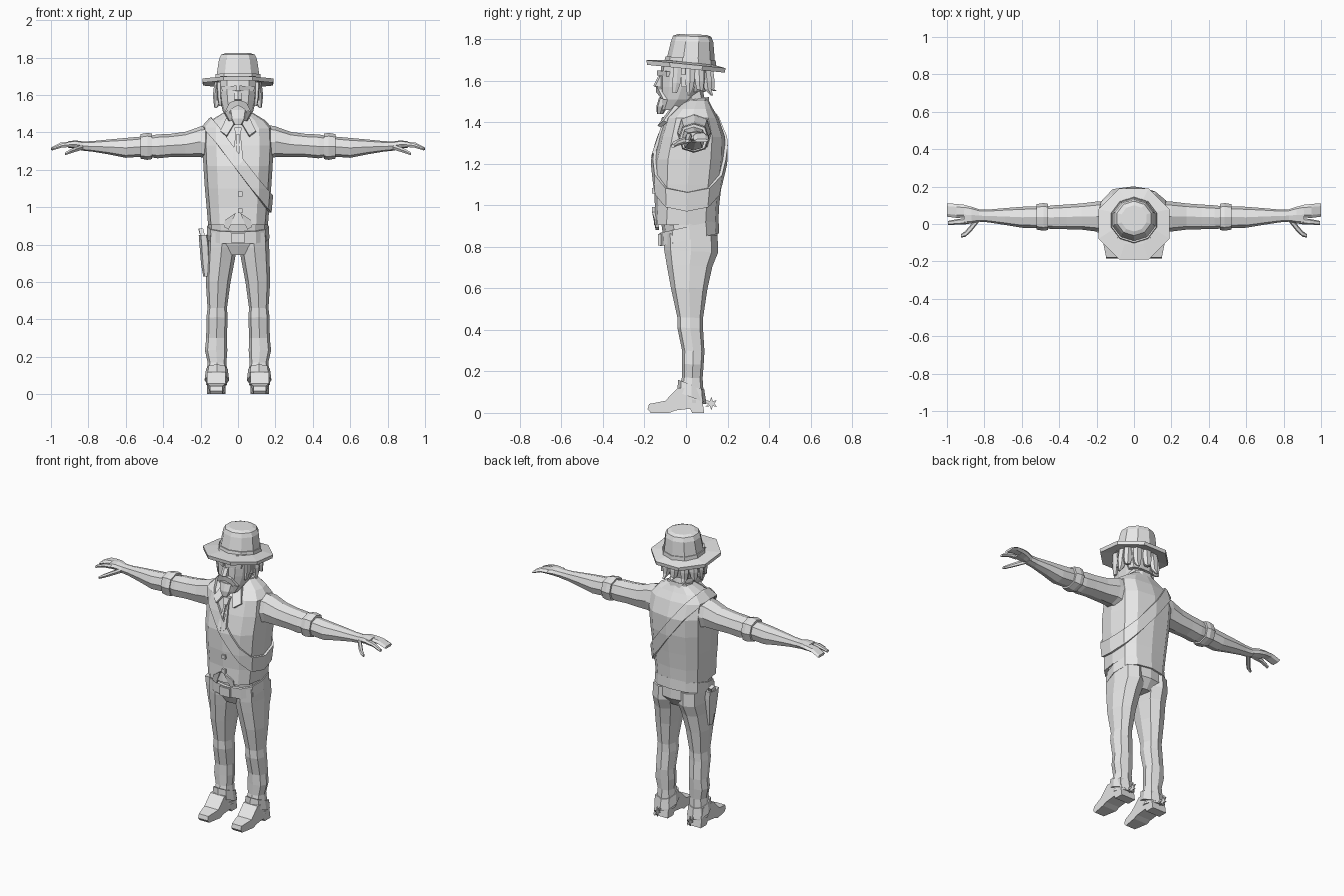
import bpy, bmesh, math
from mathutils import Vector

grey = bpy.data.materials.new("light_grey")
grey.diffuse_color = (0.8, 0.8, 0.8, 1)


def make(name, verts, faces, mirror=False):
    """Flat-shaded mesh object, optionally with a copy mirrored in x."""
    if mirror:
        n = len(verts)
        verts = verts + [(-x, y, z) for x, y, z in verts]
        faces = faces + [[i + n for i in f] for f in faces]
    me = bpy.data.meshes.new(name)
    me.from_pydata(verts, [], faces)
    bm = bmesh.new()
    bm.from_mesh(me)
    bmesh.ops.recalc_face_normals(bm, faces=bm.faces)
    bm.to_mesh(me)
    bm.free()
    me.materials.append(grey)
    ob = bpy.data.objects.new(name, me)
    bpy.context.collection.objects.link(ob)
    return ob


def loft(name, rings, n=10, axis="z", p=0.8, tilt=0.0, turn=0.0, mirror=False, closed=False):
    """Skin over rings (position, centre 1, centre 2, radius 1, radius 2)."""
    verts, faces = [], []
    for t, c1, c2, r1, r2 in rings:
        for i in range(n):
            a = turn + 2 * math.pi * i / n
            c, s = math.cos(a), math.sin(a)
            u = c1 + r1 * math.copysign(abs(c) ** p, c)
            v = c2 + r2 * math.copysign(abs(s) ** p, s)
            verts.append((u, v, t + tilt * v) if axis == "z" else (t, u, v))
    m = len(rings)
    for k in range(m if closed else m - 1):
        a, b = k * n, (k + 1) % m * n
        for i in range(n):
            j = (i + 1) % n
            faces.append([a + i, a + j, b + j, b + i])
    if not closed:
        faces += [list(range(n)), list(range((m - 1) * n, m * n))]
    return make(name, verts, faces, mirror)


def prism(name, pts, offset, mirror=False):
    """Extrude a 3D outline by an offset."""
    n = len(pts)
    verts = [tuple(q) for q in pts] + [tuple(Vector(q) + Vector(offset)) for q in pts]
    faces = [list(range(n)), list(range(n, 2 * n))]
    faces += [[i, (i + 1) % n, (i + 1) % n + n, i + n] for i in range(n)]
    return make(name, verts, faces, mirror)


def box(name, c, s, mirror=False):
    (x, y, z), (a, b, h) = c, (k / 2 for k in s)
    pts = [(x - a, y - b, z - h), (x + a, y - b, z - h), (x + a, y - b, z + h), (x - a, y - b, z + h)]
    return prism(name, pts, (0, 2 * b, 0), mirror)


# Vest
vest = loft("vest", [(.905, 0, .0, .16, .155), (1.0, 0, .005, .168, .155), (1.1, 0, .008, .177, .163),
                     (1.22, 0, .016, .185, .17), (1.33, 0, .03, .19, .158), (1.42, 0, .03, .185, .127),
                     (1.465, 0, .04, .145, .09), (1.51, 0, .055, .07, .052)], 12, p=.72)
prism("vest_point", [(.012, -.148, .97), (.07, -.135, .93), (.075, -.13, .895), (.05, -.13, .88)],
      (0, -.016, 0), True)
for z in (.98, 1.07):
    box("vest_button", (.012, -.157, z), (.022, .014, .025))

# Diagonal strap cut as a band from the vest shape
strap = vest.copy()
strap.data = vest.data.copy()
strap.name = "shoulder_strap"
bpy.context.collection.objects.link(strap)
bm = bmesh.new()
bm.from_mesh(strap.data)
normal = Vector((.796, 0, .606))
for d, outer in ((.782, True), (.72, False)):
    bmesh.ops.bisect_plane(bm, geom=bm.verts[:] + bm.edges[:] + bm.faces[:], plane_co=normal * d,
                           plane_no=normal, clear_outer=outer, clear_inner=not outer)
bm.to_mesh(strap.data)
bm.free()
mod = strap.modifiers.new("thickness", "SOLIDIFY")
mod.thickness, mod.offset = .014, 1

# Neck, collar and tie
loft("neck", [(1.44, 0, .04, .07, .065), (1.56, 0, .02, .065, .06)], 8)
loft("collar", [(1.44, 0, .035, .095, .085), (1.505, 0, .05, .075, .062),
                (1.50, 0, .05, .062, .05), (1.44, 0, .035, .08, .07)], 10, tilt=.15, closed=True)
prism("collar_flap", [(.015, -.065, 1.45), (.06, -.035, 1.475), (.095, -.09, 1.40), (.06, -.12, 1.375)],
      (0, -.018, .008), True)
prism("tie_knot", [(-.02, -.09, 1.425), (.02, -.09, 1.425), (.013, -.105, 1.385), (-.013, -.105, 1.385)],
      (0, -.025, 0))
prism("tie_tail", [(.004, -.1, 1.39), (.014, -.1, 1.39), (.028, -.148, 1.25), (.008, -.152, 1.23)],
      (0, -.016, 0), True)

# Belt, buckle and hips
loft("belt", [(.83, 0, .018, .168, .142), (.895, 0, .015, .165, .142),
              (.895, 0, .015, .14, .12), (.83, 0, .018, .14, .12)], 12, tilt=.22, closed=True)
box("belt_buckle", (0, -.128, .835), (.07, .014, .055))
loft("hips", [(.745, 0, .018, .1, .095), (.80, 0, .025, .16, .128), (.92, 0, .015, .158, .135)], 12)

# Trouser legs and hems
loft("trouser_leg", [(.86, .085, .022, .079, .13), (.78, .087, .025, .08, .13), (.71, .094, .017, .075, .11),
                     (.60, .106, .015, .066, .088), (.46, .111, .02, .052, .062), (.41, .112, .02, .057, .062),
                     (.30, .115, .035, .055, .054), (.235, .117, .033, .06, .052), (.17, .112, .03, .05, .05),
                     (.10, .113, .025, .057, .06)], 8, tilt=-.04, mirror=True)
loft("trouser_hem", [(.145, .113, .025, .058, .063), (.085, .113, .028, .066, .07),
                     (.085, .113, .028, .045, .05)], 8, tilt=-.38, mirror=True)

# Boots, tapered towards the toe
side = [(-.185, .018), (-.178, .043), (-.10, .058), (-.04, .12), (.075, .12), (.08, .05), (.088, 0),
        (.03, 0), (.02, .02), (-.05, .012), (-.08, 0), (-.17, 0)]
w = lambda y: .033 if y < -.15 else .049
n = len(side)
bv = [(.116 + s * w(y), y, z) for s in (-1, 1) for y, z in side]
make("boot", bv, [list(range(n)), list(range(n, 2 * n))] +
     [[i, (i + 1) % n, (i + 1) % n + n, i + n] for i in range(n)], True)

# Spurs
loft("spur_band", [(.052, .114, .03, .056, .066), (.067, .114, .03, .056, .066)], 8, tilt=-.1, mirror=True)
box("spur_arm", (.114, .1, .052), (.012, .035, .012), True)
star = [(.111, .122 + r * math.cos(i * math.pi / 6), .045 + r * math.sin(i * math.pi / 6))
        for i in range(12) for r in [.032 if i % 2 else .014]]
prism("spur_star", star, (.007, 0, 0), True)

# Sleeves, rolled cuffs and forearms
loft("sleeve", [(.13, .04, 1.345, .085, .10), (.20, .04, 1.35, .08, .082), (.28, .04, 1.335, .07, .068),
                (.36, .038, 1.33, .066, .062), (.43, .036, 1.325, .064, .064), (.48, .036, 1.325, .058, .055)],
     8, "x", mirror=True)
loft("sleeve_cuff", [(.46, .038, 1.325, .07, .068), (.485, .038, 1.325, .074, .072),
                     (.52, .038, 1.325, .068, .066)], 8, "x", mirror=True)
loft("forearm", [(.50, .037, 1.325, .058, .054), (.60, .036, 1.317, .056, .053), (.69, .04, 1.322, .045, .04),
                 (.78, .043, 1.325, .034, .028), (.84, .045, 1.327, .032, .024)], 8, "x", mirror=True)

# Hands
loft("palm", [(.82, .045, 1.327, .031, .023), (.87, .048, 1.335, .045, .022), (.91, .05, 1.335, .052, .017)],
     8, "x", mirror=True)
loft("fingers", [(.90, .068, 1.336, .034, .016), (.95, .07, 1.333, .037, .013), (1.0, .075, 1.312, .036, .008)],
     6, "x", mirror=True)
loft("index_finger", [(.89, .015, 1.335, .016, .015), (.94, .012, 1.33, .015, .012),
                      (.995, .005, 1.31, .011, .008)], 6, "x", mirror=True)
loft("thumb", [(.83, .028, 1.322, .018, .016), (.87, -.02, 1.308, .02, .014), (.90, -.052, 1.297, .016, .012),
               (.925, -.064, 1.285, .009, .008)], 6, "x", mirror=True)

# Head and face
loft("head", [(1.46, 0, -.075, .05, .05), (1.51, 0, -.04, .08, .085), (1.57, 0, -.02, .097, .105),
              (1.62, 0, -.012, .102, .113), (1.70, 0, 0, .105, .115)], 12)
prism("nose", [(0, -.11, 1.63), (0, -.135, 1.62), (0, -.158, 1.575), (0, -.11, 1.56)], (.018, .01, 0), True)
prism("brow", [(.008, -.115, 1.625), (.085, -.07, 1.62), (.09, -.07, 1.645), (.008, -.115, 1.65)],
      (0, -.024, 0), True)
prism("moustache", [(0, -.11, 1.575), (.045, -.1, 1.56), (.07, -.075, 1.51), (.05, -.085, 1.515),
                    (0, -.11, 1.545)], (0, -.034, 0), True)
loft("goatee", [(1.44, 0, -.125, .02, .015), (1.475, 0, -.115, .042, .028), (1.52, 0, -.1, .05, .03)], 8)
box("ear", (.103, -.005, 1.60), (.022, .035, .06), True)

# Hair: cap at the back and flicked locks
loft("hair", [(1.545, 0, .055, .08, .04), (1.60, 0, .045, .105, .065), (1.69, 0, .035, .112, .085)], 10)
for i in range(7):
    a = math.radians(-12 + 34 * i)
    c, s = math.cos(a), math.sin(a)
    drop = 1.53 + .02 * (i % 2)
    loft("hair_lock", [(1.68, .1 * c, .035 + .07 * s, .026, .026), (1.60, .11 * c, .035 + .08 * s, .027, .025),
                       (1.56, .113 * c, .035 + .085 * s, .02, .018),
                       (drop, .122 * c, .035 + .108 * s, .007, .007)], 6)
loft("sideburn", [(1.54, .094, -.055, .008, .012), (1.59, .1, -.045, .012, .022), (1.67, .102, -.04, .014, .025)],
     6, mirror=True)

# Hat
loft("hat_brim", [(1.672, 0, .01, .12, .12), (1.658, 0, .0, .203, .203), (1.68, 0, 0, .206, .206),
                  (1.69, 0, .015, .13, .13)], 8, p=1, tilt=-.1, turn=math.pi / 8)
loft("hat_band", [(1.68, 0, .02, .13, .125), (1.71, 0, .022, .126, .121)], 10, p=1, tilt=-.08, turn=math.pi / 10)
loft("hat_crown", [(1.67, 0, .02, .126, .121), (1.79, 0, .03, .107, .102), (1.815, 0, .03, .095, .092),
                   (1.824, 0, .03, .07, .07)], 10, p=1, tilt=-.03, turn=math.pi / 10)

# Holster and pistol grip
loft("holster", [(.63, -.168, .0, .018, .025), (.70, -.172, .0, .026, .034), (.80, -.178, 0, .028, .048),
                 (.85, -.184, 0, .026, .05)], 6)
prism("pistol_grip", [(-.197, -.02, .83), (-.197, .02, .83), (-.21, .045, .875), (-.21, .01, .885)], (.024, 0, 0))
